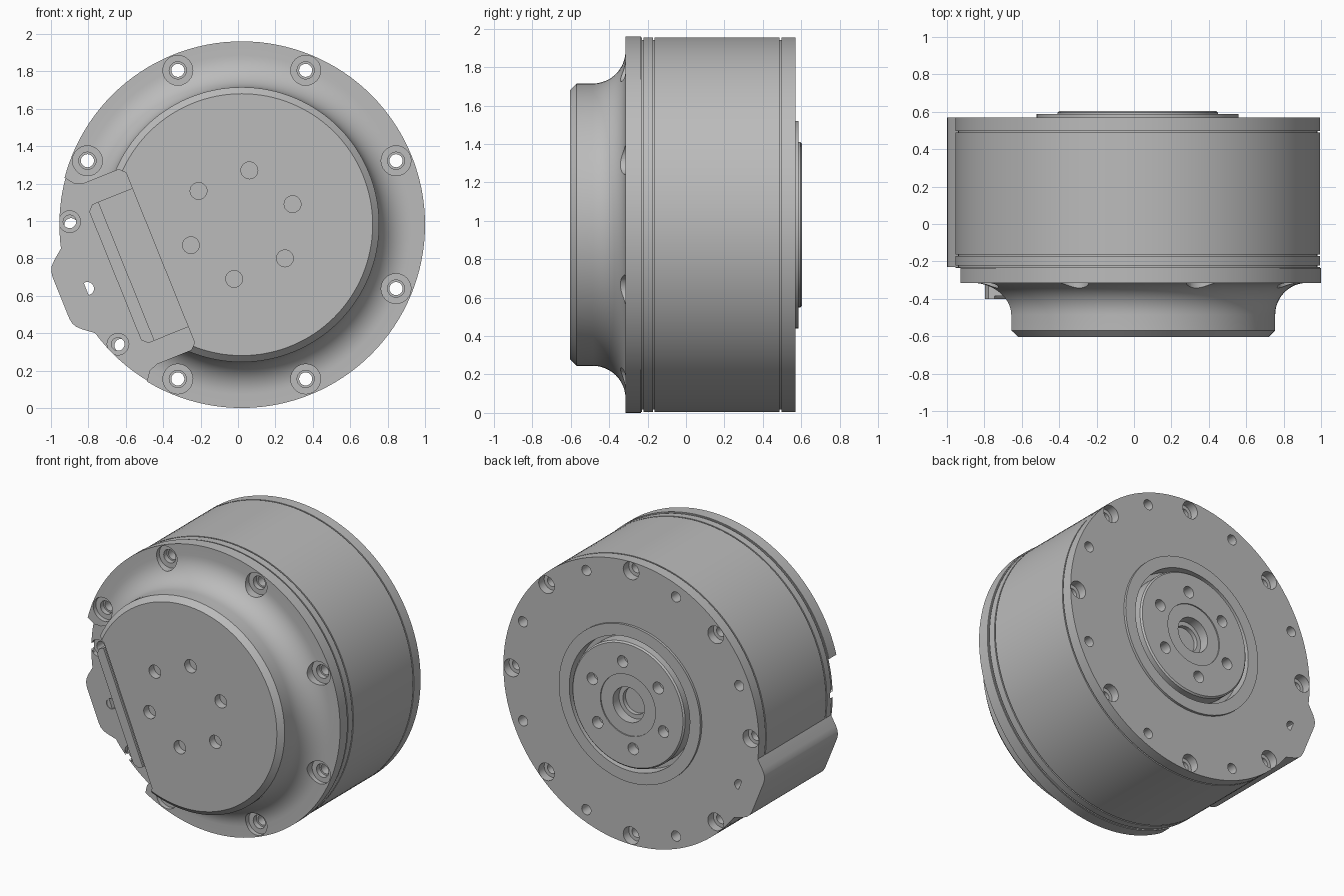
import bpy, bmesh, math
from mathutils import Vector

cube = bpy.data.objects.get("Cube")
if cube:
    bpy.data.objects.remove(cube)

CX, CZ = 0.02, 0.98              # axis of the housing, running along y
PORT = math.radians(202)         # direction of the cable port

metal = bpy.data.materials.new("grey metal")
metal.use_nodes = True
GREY = (0.5, 0.5, 0.5, 1)
metal.diffuse_color = GREY
metal.node_tree.nodes["Principled BSDF"].inputs["Base Color"].default_value = GREY


def finish(bm, name):
    bmesh.ops.recalc_face_normals(bm, faces=bm.faces)
    mesh = bpy.data.meshes.new(name)
    bm.to_mesh(mesh)
    bm.free()
    mesh.materials.append(metal)
    ob = bpy.data.objects.new(name, mesh)
    bpy.context.collection.objects.link(ob)
    return ob


def add_lathe(bm, profile, x=CX, z=CZ, n=128):
    """Closed solid turned about a y axis; profile is (radius, y)."""
    rings = []
    for r, y in profile:
        rings.append([bm.verts.new((x + r * math.cos(math.tau * i / n), y,
                                    z + r * math.sin(math.tau * i / n))) for i in range(n)])
    for a, b in zip(rings, rings[1:]):
        for i in range(n):
            j = (i + 1) % n
            bm.faces.new((a[i], a[j], b[j], b[i]))
    bm.faces.new(rings[0])
    bm.faces.new(rings[-1])


def lathe(name, profile):
    bm = bmesh.new()
    add_lathe(bm, profile)
    return finish(bm, name)


def prism(name, outline, y0, y1):
    """Extrude an outline given as (outward, sideways) from the port direction."""
    c, s = math.cos(PORT), math.sin(PORT)
    bm = bmesh.new()
    face = bm.faces.new([bm.verts.new((CX + u * c + v * s, y0, CZ + u * s - v * c))
                         for u, v in outline])
    ext = bmesh.ops.extrude_face_region(bm, geom=[face])["geom"]
    bmesh.ops.translate(bm, vec=Vector((0, y1 - y0, 0)),
                        verts=[g for g in ext if isinstance(g, bmesh.types.BMVert)])
    return finish(bm, name)


def mirrored(half):
    return half + [(u, -v) for u, v in reversed(half)]


def drills(name, radius, degrees, profile):
    """A set of identical stepped drills around the axis."""
    bm = bmesh.new()
    for d in degrees:
        a = math.radians(d)
        add_lathe(bm, profile, CX + radius * math.cos(a), CZ + radius * math.sin(a), 24)
    return finish(bm, name)


def cut(ob, *cutters):
    bpy.context.view_layer.objects.active = ob
    for c in cutters:
        mod = ob.modifiers.new(c.name, "BOOLEAN")
        mod.operation, mod.solver, mod.object = "DIFFERENCE", "EXACT", c
        bpy.ops.object.modifier_apply(modifier=mod.name)


# Front cover: chamfered dome flowing into the flange by a concave fillet
fillet = [(0.905 - 0.17 * math.cos(t), -0.485 + 0.17 * math.sin(t))
          for t in [math.pi / 2 * i / 12 for i in range(13)]]
cover = lathe("front_cover", [(0.70, -0.605), (0.735, -0.57)] + fillet
              + [(0.98, -0.315), (0.98, -0.235)])

# Main body with thin grooves, raised rear ring and clearance groove
R, G = 0.975, 0.962
body_profile = [(R, -0.235)]
for y in (-0.23, -0.172, 0.488):
    body_profile += [(R, y), (G, y), (G, y + 0.009), (R, y + 0.009)]
body_profile += [(R, 0.57), (0.54, 0.57), (0.54, 0.587), (0.46, 0.587), (0.46, 0.50),
                 (0.40, 0.50)]
body = lathe("main_body", body_profile)

# Rear output disk with a stepped bore
hub = lathe("output_disk", [(0.43, 0.49), (0.43, 0.595), (0.42, 0.605), (0.21, 0.605),
                            (0.21, 0.597), (0.12, 0.597), (0.12, 0.53), (0.09, 0.53),
                            (0.09, 0.502)])

# Cable port: pocket in the cover, connector block, and outer rib
pocket = prism("port_pocket", mirrored([(0.47, 0.49), (0.50, 0.52), (0.70, 0.52),
                                        (0.75, 0.54), (0.80, 0.61), (1.2, 0.61)]), -1, -0.2)
block = prism("connector_block", mirrored([(0.46, 0.40), (0.70, 0.40), (0.73, 0.37)]),
              -0.385, -0.22)
lip = prism("connector_lip", mirrored([(0.665, 0.40), (0.70, 0.40), (0.73, 0.37)]),
            -0.40, -0.38)
rib = prism("side_rib", mirrored([(0.90, 0.28), (0.955, 0.235), (1.0, 0.20), (1.025, 0.175),
                                  (1.038, 0.15), (1.043, 0.12)]), -0.23, 0.57)

# Screw holes
steps = [22.5 + 45 * i for i in range(8)]
through = drills("through_drills", 0.893, steps, [(0.035, -0.8), (0.035, 0.8)])
bore = drills("counterbore_drills", 0.893, [d for d in steps if d != 202.5],
              [(0.08, -0.8), (0.08, -0.285), (0.046, -0.285), (0.046, -0.25),
               (0.035, -0.25), (0.035, -0.1)])
rear = drills("rear_drills", 0.913, [45 * i - 2 + 2 for i in range(8)],
              [(0.035, 0.2), (0.035, 0.51), (0.06, 0.51), (0.06, 0.8)])
port_screws = drills("port_drills", 0.92, [179, 224],
                     [(0.058, -0.4), (0.058, -0.205), (0.035, -0.205), (0.035, 0.3)])
sixes = [82 + 60 * i for i in range(6)]
dome_holes = drills("dome_drills", 0.293, sixes, [(0.045, -0.8), (0.045, -0.55)])
disk_holes = drills("disk_drills", 0.293, sixes, [(0.04, 0.53), (0.04, 0.8)])

cut(cover, pocket, bore, dome_holes)
cut(body, through, rear, port_screws)
cut(hub, disk_holes)

for c in (pocket, through, bore, rear, port_screws, dome_holes, disk_holes):
    bpy.data.objects.remove(c)

# Smooth turned surfaces, sharp edges
bpy.ops.object.select_all(action="DESELECT")
for ob in (cover, body, hub, block, lip, rib):
    ob.select_set(True)
bpy.context.view_layer.objects.active = cover
bpy.ops.object.shade_smooth_by_angle(angle=math.radians(25))
